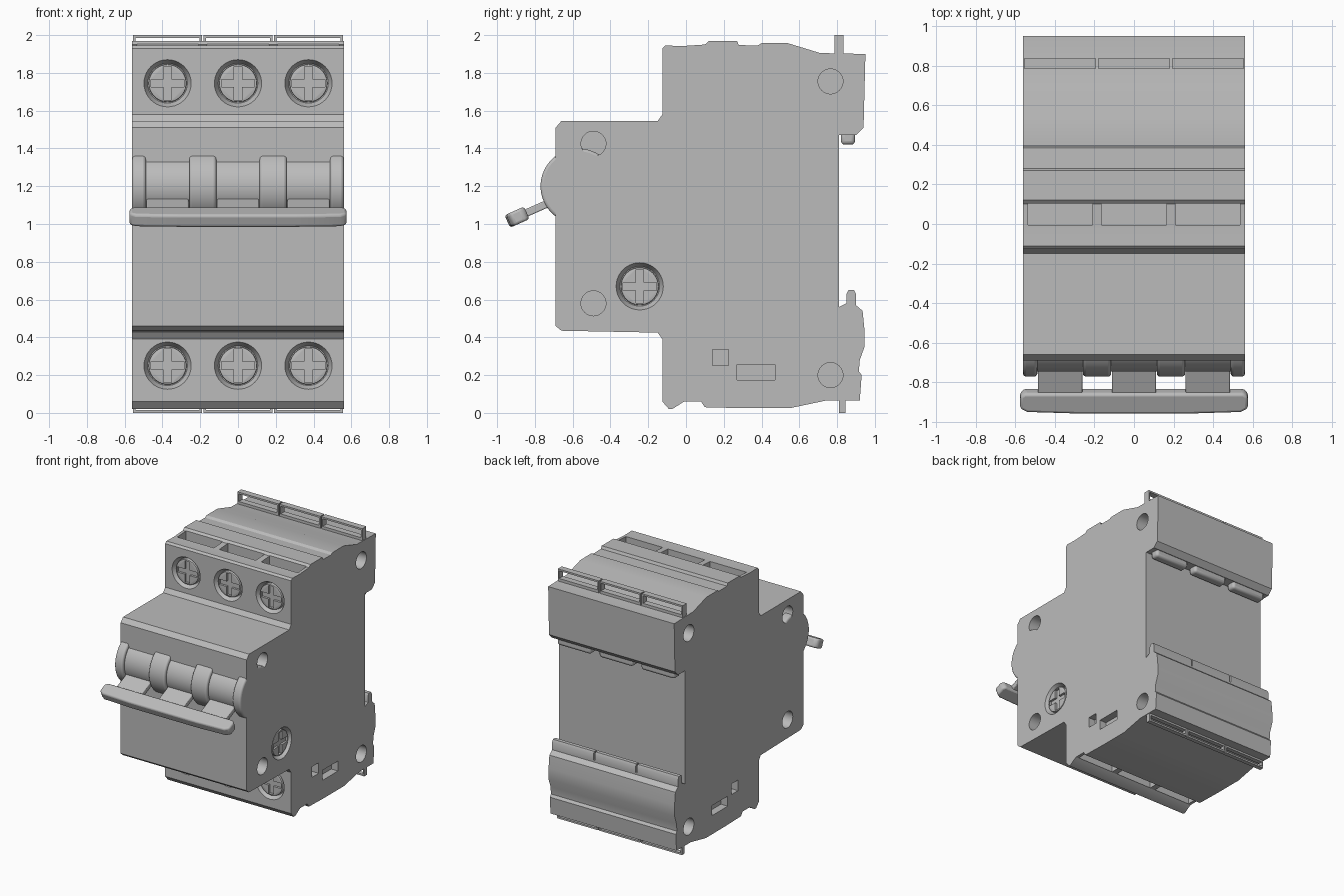
import bpy, bmesh, math
from mathutils import Matrix, Vector

cube = bpy.data.objects.get("Cube")
if cube:
    bpy.data.objects.remove(cube)

grey = bpy.data.materials.new("light_grey_plastic")
grey.use_nodes = True
COLOUR = (0.5, 0.5, 0.5, 1)
grey.diffuse_color = COLOUR
grey.node_tree.nodes["Principled BSDF"].inputs["Base Color"].default_value = COLOUR

HALF = 0.56                      # half width of the body
POLES = (-0.373, 0, 0.373)       # centre of each pole
TO_FRONT = Matrix.Rotation(math.pi / 2, 4, 'X')
TO_LEFT = Matrix.Rotation(math.pi / 2, 4, 'Y')
TO_RIGHT = Matrix.Rotation(-math.pi / 2, 4, 'Y')
parts = []


def add_box(bm, x, y, z):
    """Box from three (low, high) ranges."""
    centre = Vector([(a + b) / 2 for a, b in (x, y, z)])
    size = Vector([b - a for a, b in (x, y, z)])
    bmesh.ops.create_cube(bm, size=1, matrix=Matrix.Translation(centre) @ Matrix.Diagonal(size).to_4x4())


def add_round(bm, centre, turn, inner, outer, depth, sides=40):
    """Cylinder or cone whose outer end points along the turned z axis."""
    bmesh.ops.create_cone(bm, cap_ends=True, segments=sides, radius1=inner, radius2=outer,
                          depth=depth, matrix=Matrix.Translation(centre) @ turn)


def add_prism(bm, points, low, high):
    """Outline in y and z, drawn out along x."""
    face = bm.faces.new([bm.verts.new((low, y, z)) for y, z in points])
    new = bmesh.ops.extrude_face_region(bm, geom=[face])["geom"]
    verts = [v for v in new if isinstance(v, bmesh.types.BMVert)]
    bmesh.ops.translate(bm, verts=verts, vec=(high - low, 0, 0))
    bmesh.ops.recalc_face_normals(bm, faces=bm.faces[:])


def finish(name, bm):
    mesh = bpy.data.meshes.new(name)
    bm.to_mesh(mesh)
    bm.free()
    mesh.materials.append(grey)
    obj = bpy.data.objects.new(name, mesh)
    bpy.context.collection.objects.link(obj)
    parts.append(obj)
    return obj


def bevel(obj, width, segments=2):
    mod = obj.modifiers.new("soft_edges", 'BEVEL')
    mod.width, mod.segments = width, segments
    mod.limit_method = 'ANGLE'


def cut(obj, bm):
    """Subtract the cutter mesh and keep only the result."""
    cutter = finish("cutter", bm)
    parts.remove(cutter)
    cutter.hide_render = True
    mod = obj.modifiers.new("cut", 'BOOLEAN')
    mod.operation, mod.object, mod.solver = 'DIFFERENCE', cutter, 'EXACT'
    graph = bpy.context.evaluated_depsgraph_get()
    result = bpy.data.meshes.new_from_object(obj.evaluated_get(graph))
    obj.modifiers.clear()
    obj.data = result
    bpy.data.objects.remove(cutter)


# Body: stepped side outline
outline = [
    (-0.69, 0.46), (-0.66, 0.435), (-0.15, 0.425), (-0.125, 0.39), (-0.125, 0.06), (-0.09, 0.02),
    (-0.07, 0.022), (-0.01, 0.06), (0.08, 0.06), (0.1, 0.03), (0.3, 0.025), (0.55, 0.025),
    (0.74, 0.065), (0.92, 0.065), (0.93, 0.2), (0.915, 0.22), (0.92, 0.28), (0.945, 0.35),
    (0.945, 0.44), (0.935, 0.54), (0.9, 0.57), (0.9, 0.63), (0.89, 0.65), (0.86, 0.65),
    (0.85, 0.63), (0.85, 0.58), (0.81, 0.56), (0.81, 1.47), (0.9, 1.47), (0.94, 1.51),
    (0.95, 1.9), (0.71, 1.905), (0.54, 1.957), (0.4, 1.957), (0.38, 1.945), (0.28, 1.947),
    (0.27, 1.968), (0.12, 1.968), (0.1, 1.95), (-0.02, 1.942), (-0.11, 1.945), (-0.125, 1.93),
    (-0.125, 1.58), (-0.15, 1.545), (-0.66, 1.545), (-0.69, 1.51)]
bm = bmesh.new()
add_prism(bm, outline, -HALF, HALF)
body = finish("body", bm)

# Recesses in the body
bm = bmesh.new()
seats = [((x, -0.125, z), TO_FRONT) for x in POLES for z in (0.25, 1.745)]
seats.append(((HALF, -0.245, 0.67), TO_LEFT))
for centre, turn in seats:
    add_round(bm, centre, turn, 0.105, 0.145, 0.08)
for side, turn in ((HALF, TO_LEFT), (-HALF, TO_RIGHT)):
    for y, z in ((-0.49, 1.425), (-0.49, 0.58), (0.765, 1.755), (0.765, 0.2)):
        add_round(bm, (side, y, z), turn, 0.066, 0.066, 0.2)
    reach = (side - 0.06, side + 0.06)
    add_box(bm, reach, (0.14, 0.225), (0.25, 0.335))
    add_box(bm, reach, (0.27, 0.47), (0.175, 0.255))
for x in POLES:
    pocket = (x - 0.163, x + 0.163)
    add_box(bm, pocket, (-0.005, 0.103), (1.86, 2.1))
    add_box(bm, pocket, (-0.005, 0.075), (-0.1, 0.13))
for x in (-0.187, 0.187):
    add_box(bm, (x - 0.006, x + 0.006), (0.84, 0.92), (0.585, 0.7))
cut(body, bm)

# Cross-head terminal screws, one shared mesh
bm = bmesh.new()
add_round(bm, (0, 0, -0.03), Matrix.Identity(4), 0.1, 0.1, 0.036)
head = finish("terminal_screw", bm)
bevel(head, 0.006)
bm = bmesh.new()
a, b = 0.021, 0.088
cross = [(a, a), (a, b), (-a, b), (-a, a), (-b, a), (-b, -a),
         (-a, -a), (-a, -b), (a, -b), (a, -a), (b, -a), (b, a)]
add_prism(bm, cross, -0.03, 0.03)
bmesh.ops.transform(bm, matrix=TO_LEFT, verts=bm.verts[:])
cut(head, bm)
for i, (centre, turn) in enumerate(seats):
    screw = head if i == 0 else head.copy()
    if i:
        bpy.context.collection.objects.link(screw)
        parts.append(screw)
    screw.matrix_world = Matrix.Translation(centre) @ turn

# Toggle housing: ribs between the switch windows, drums inside them
PIVOT_Y, PIVOT_Z = -0.57, 1.2
for low, high in ((-HALF, -0.488), (-0.258, -0.115), (0.115, 0.258), (0.488, HALF)):
    bm = bmesh.new()
    add_round(bm, ((low + high) / 2, PIVOT_Y, PIVOT_Z), TO_LEFT, 0.2, 0.2, high - low, 64)
    bevel(finish("toggle_rib", bm), 0.015, 3)
bm = bmesh.new()
add_round(bm, (0, PIVOT_Y, PIVOT_Z), TO_LEFT, 0.175, 0.175, 1.1, 64)
finish("toggle_drum", bm)

# Toggle arms and the tie bar, tilted together
tilt = Matrix.Translation((0, -0.893, 1.037)) @ Matrix.Rotation(math.radians(24), 4, 'X')
bm = bmesh.new()
for x in POLES:
    add_box(bm, (x - 0.112, x + 0.112), (0, 0.27), (-0.02, 0.02))
arms = finish("toggle_arms", bm)
arms.matrix_world = tilt
bevel(arms, 0.006)

bm = bmesh.new()
half_bar = [(0.575, 0.035), (0.555, 0.055), (-0.555, 0.055), (-0.575, 0.035),
            (-0.575, -0.03), (-0.54, -0.05), (-0.3, -0.058), (0.3, -0.058), (0.54, -0.05), (0.575, -0.03)]
add_prism(bm, half_bar, -0.036, 0.036)
# outline y becomes x, outline z becomes y, thickness becomes z
swap = Matrix(((0, 1, 0, 0), (0, 0, 1, 0), (1, 0, 0, 0), (0, 0, 0, 1)))
bmesh.ops.transform(bm, matrix=swap, verts=bm.verts[:])
bar = finish("tie_bar", bm)
bar.matrix_world = tilt
bevel(bar, 0.014, 3)

# Label frames standing on the top and under the bottom
for name, y, z, hole in (("top_frames", (0.785, 0.835), (1.88, 2.0), (1.925, 1.986)),
                         ("bottom_frames", (0.81, 0.845), (0, 0.08), (0.014, 0.05))):
    frames, holes = bmesh.new(), bmesh.new()
    for x in POLES:
        add_box(frames, (x - 0.182, x + 0.182), y, z)
        add_box(holes, (x - 0.17, x + 0.17), (y[0] - 0.1, y[1] + 0.1), hole)
    cut(finish(name, frames), holes)

# Rail clips under the upper hook
bm = bmesh.new()
for x in POLES:
    add_box(bm, (x - 0.15, x + 0.15), (0.82, 0.895), (1.42, 1.49))
bevel(finish("rail_clips", bm), 0.02, 3)

# Smooth curved faces, keep the corners crisp
bpy.ops.object.select_all(action='DESELECT')
for obj in parts:
    obj.select_set(True)
bpy.context.view_layer.objects.active = body
bpy.ops.object.shade_smooth_by_angle(angle=math.radians(30))
